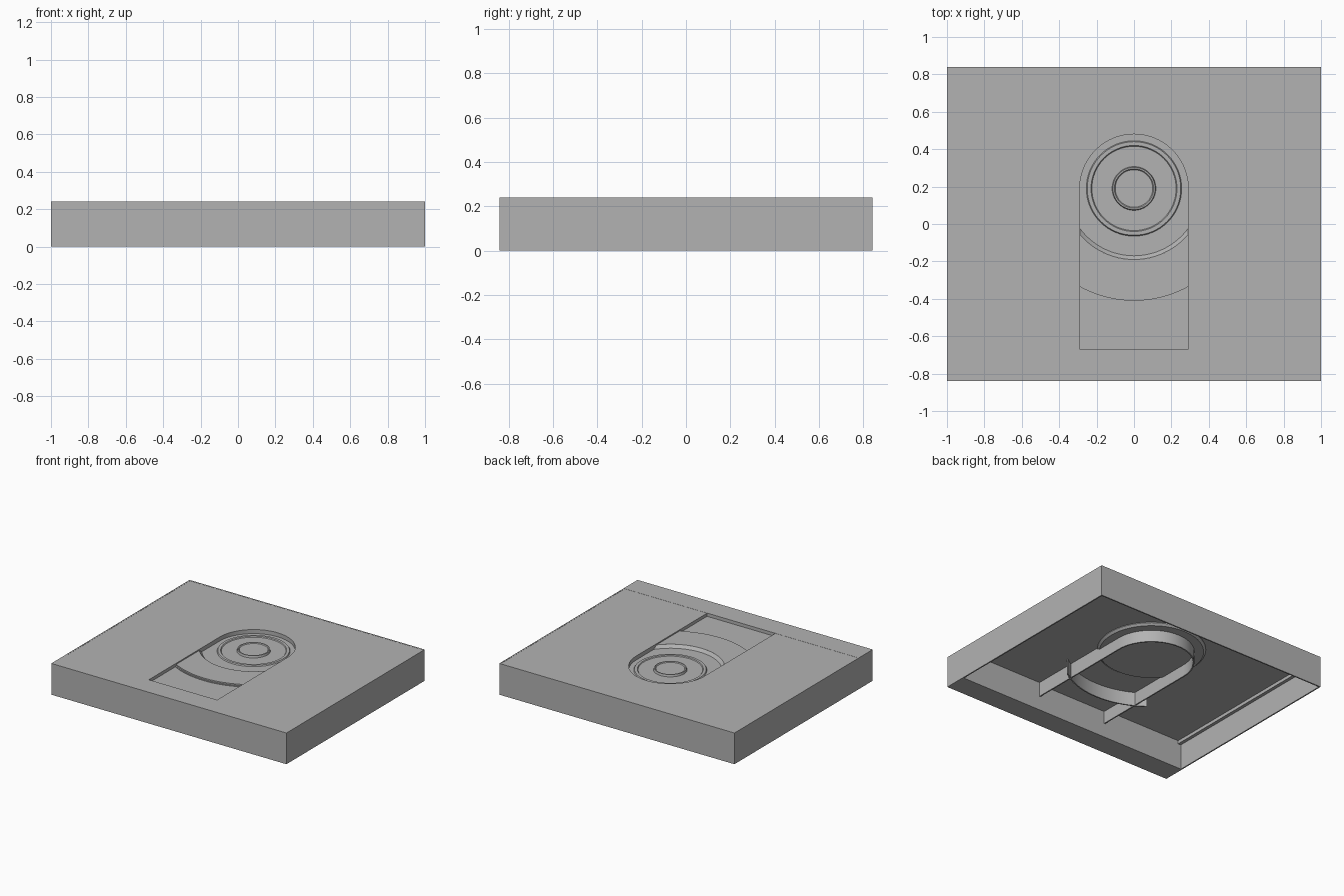
import bpy, bmesh
from math import sin, cos, pi, radians, asin

if "Cube" in bpy.data.objects:
    bpy.data.objects.remove(bpy.data.objects["Cube"])

grey = bpy.data.materials.new("plain_grey")
grey.use_nodes = True
COLOUR = (0.45, 0.45, 0.45, 1)
grey.diffuse_color = COLOUR
grey.node_tree.nodes["Principled BSDF"].inputs["Base Color"].default_value = COLOUR

X, Y, H = 1.0, 0.84, 0.24      # half width, half depth, height
LIP = -0.67                    # inner face of the front bar
CY = 0.19                      # centre of the round recess
R = 0.29                       # half width of the slot
UNDER = 0.22                   # underside of the top plate


def finish(name, bm, smooth=False):
    bmesh.ops.recalc_face_normals(bm, faces=bm.faces)
    mesh = bpy.data.meshes.new(name)
    bm.to_mesh(mesh)
    bm.free()
    mesh.materials.append(grey)
    ob = bpy.data.objects.new(name, mesh)
    bpy.context.collection.objects.link(ob)
    if smooth:
        bpy.ops.object.select_all(action='DESELECT')
        ob.select_set(True)
        bpy.context.view_layer.objects.active = ob
        bpy.ops.object.shade_smooth_by_angle(angle=radians(25))
    return ob


def prism(name, outline, z0, z1, smooth=False):
    bm = bmesh.new()
    face = bm.faces.new([bm.verts.new((x, y, z0)) for x, y in outline])
    top = bmesh.ops.extrude_face_region(bm, geom=[face])["geom"]
    for v in top:
        if isinstance(v, bmesh.types.BMVert):
            v.co.z = z1
    return finish(name, bm, smooth)


def box(name, x0, x1, y0, y1, z0, z1):
    return prism(name, [(x0, y0), (x1, y0), (x1, y1), (x0, y1)], z0, z1)


def arc(r, a0, a1, n=32):
    """Points on a circle round the recess centre."""
    return [(r * cos(a0 + (a1 - a0) * i / n), CY + r * sin(a0 + (a1 - a0) * i / n))
            for i in range(n + 1)]


def front_arc(r, half):
    """Arc facing the front, from -half to +half in x."""
    a = asin(half / r)
    return arc(r, -pi / 2 - a, -pi / 2 + a, 24)


def slot(r):
    """Slot path: up the left side, round the back, down the other."""
    return [(-r, LIP)] + arc(r, pi, 0, 48) + [(r, LIP)]


# Top plate wrapped around the slot
prism("top_plate", slot(R) + [(X, LIP), (X, Y), (-X, Y), (-X, LIP)], UNDER, H - 0.001, True)

# Front bar, back wall, side walls and their ledges
box("front_bar", -X, X, -Y, LIP, 0, H)
box("back_wall", -X, X, Y - 0.01, Y, 0, H)
for side, s in (("left", 1), ("right", -1)):
    box(side + "_wall", s * (X - 0.01), s * X, LIP, Y, 0, H)
    box(side + "_ledge", s * (X - 0.035), s * X, LIP, Y, UNDER - 0.025, UNDER)

# Ribs hanging below the slot
prism("slot_rib", slot(R + 0.01) + slot(R)[::-1], 0.11, UNDER + 0.01, True)
prism("curved_rib", front_arc(0.61, 0.36) + front_arc(0.60, 0.36)[::-1], 0.105, UNDER, True)

# Sunken floors of the slot
prism("window_floor", [(R, LIP), (-R, LIP)] + front_arc(0.60, R), 0.205, 0.215, True)
prism("thumb_floor", front_arc(0.60, R) + front_arc(0.38, R)[::-1], 0.21, 0.23, True)

# Turned round dish with stepped rings and a raised hub
profile = [(0, 0.22), (0.10, 0.22), (0.105, 0.226), (0.113, 0.226), (0.117, 0.21),
           (0.225, 0.21), (0.23, 0.216), (0.25, 0.216), (0.255, 0.208),
           (0.36, 0.208), (0.38, 0.23), (0.38, 0.215), (0.365, 0.2), (0, 0.2)]
bm = bmesh.new()
verts = [bm.verts.new((r, CY, z)) for r, z in profile]
edges = [bm.edges.new(pair) for pair in zip(verts, verts[1:])]
bmesh.ops.spin(bm, geom=verts + edges, cent=(0, CY, 0), axis=(0, 0, 1),
               angle=2 * pi, steps=64, use_merge=True)
bmesh.ops.remove_doubles(bm, verts=bm.verts, dist=0.0001)
finish("round_dish", bm, True)
